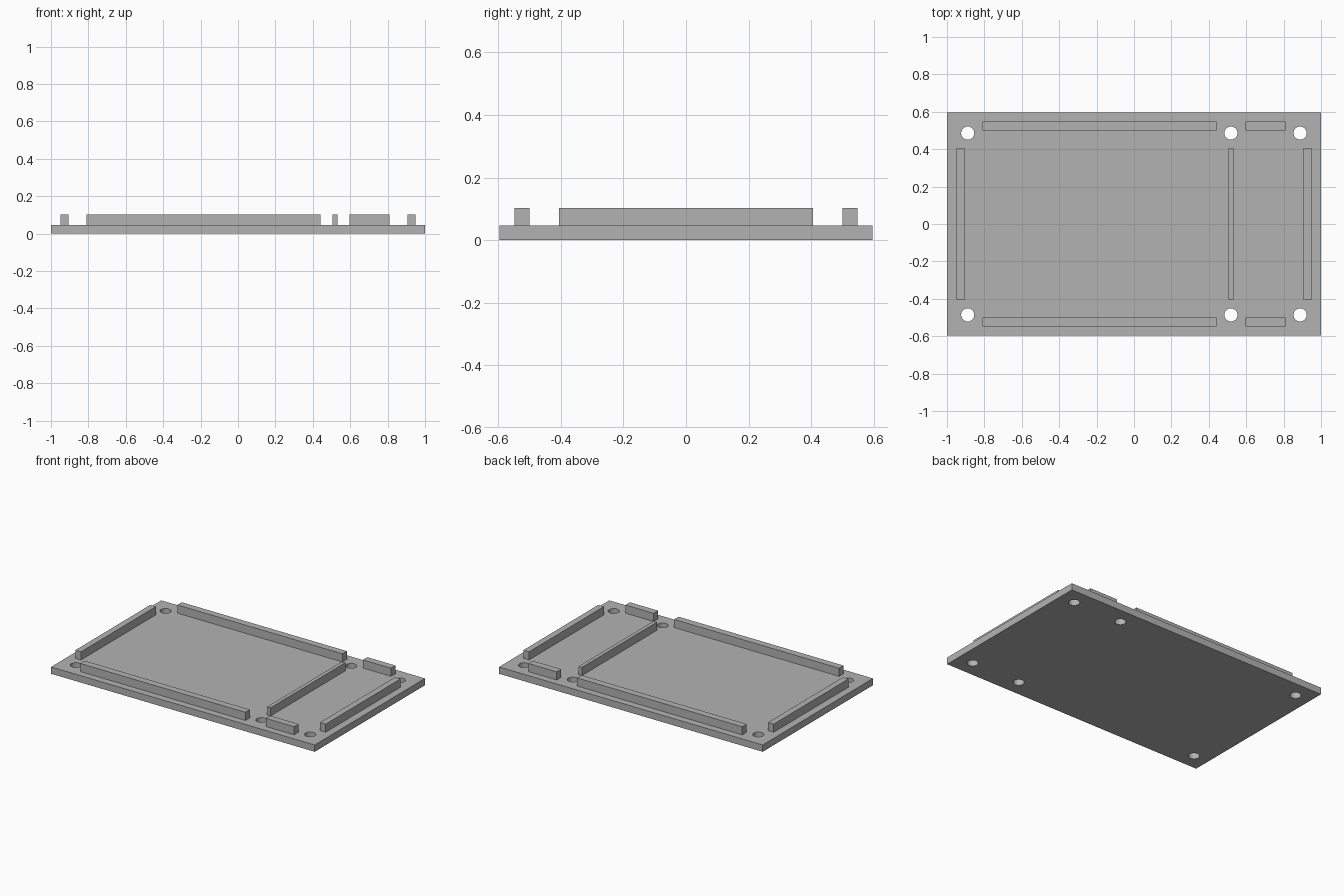
import bpy
import math

cube = bpy.data.objects.get("Cube")
if cube:
    bpy.data.objects.remove(cube, do_unlink=True)

HALF_DEPTH = 0.597
PLATE_TOP = 0.047
RAIL_TOP = 0.103

grey = bpy.data.materials.new("plain grey")
grey.use_nodes = True
COLOUR = (0.45, 0.45, 0.45, 1)
grey.diffuse_color = COLOUR
grey.node_tree.nodes["Principled BSDF"].inputs["Base Color"].default_value = COLOUR


def box(name, x0, x1, y0, y1, z0, z1):
    bpy.ops.mesh.primitive_cube_add(
        size=1, location=((x0 + x1) / 2, (y0 + y1) / 2, (z0 + z1) / 2))
    ob = bpy.context.object
    ob.name = name
    ob.scale = (x1 - x0, y1 - y0, z1 - z0)
    bpy.ops.object.transform_apply(location=False, rotation=False, scale=True)
    ob.data.materials.append(grey)
    return ob


# Base plate
plate = box("base_plate", -1, 1, -HALF_DEPTH, HALF_DEPTH, 0, PLATE_TOP)

# Six screw holes through the plate
cutters = []
for x in (-0.889, 0.518, 0.888):
    for y in (-0.486, 0.486):
        bpy.ops.mesh.primitive_cylinder_add(
            vertices=48, radius=0.035, depth=0.2, location=(x, y, PLATE_TOP / 2))
        cutter = bpy.context.object
        cutter.name = "hole_cutter"
        cutter.data.materials.append(grey)
        cutters.append(cutter)
        cut = plate.modifiers.new("screw_hole", "BOOLEAN")
        cut.operation = "DIFFERENCE"
        cut.solver = "EXACT"
        cut.object = cutter

# Apply the cuts, then drop the cutters
bpy.ops.object.select_all(action="DESELECT")
plate.select_set(True)
bpy.context.view_layer.objects.active = plate
for name in [m.name for m in plate.modifiers]:
    bpy.ops.object.modifier_apply(modifier=name)
for cutter in cutters:
    bpy.data.objects.remove(cutter, do_unlink=True)
bpy.ops.object.shade_smooth_by_angle(angle=math.radians(30))

# Rails across the depth of the plate
for name, x0, x1 in (("right_end_rail", -0.949, -0.906),
                     ("divider_rail", 0.505, 0.531),
                     ("left_end_rail", 0.906, 0.949)):
    box(name, x0, x1, -0.406, 0.406, PLATE_TOP, RAIL_TOP)

# Rails along the front and back edges
for side, y0, y1 in (("front", -0.549, -0.501), ("back", 0.501, 0.549)):
    box(side + "_long_rail", -0.811, 0.441, y0, y1, PLATE_TOP, RAIL_TOP)
    box(side + "_short_rail", 0.596, 0.81, y0, y1, PLATE_TOP, RAIL_TOP)
